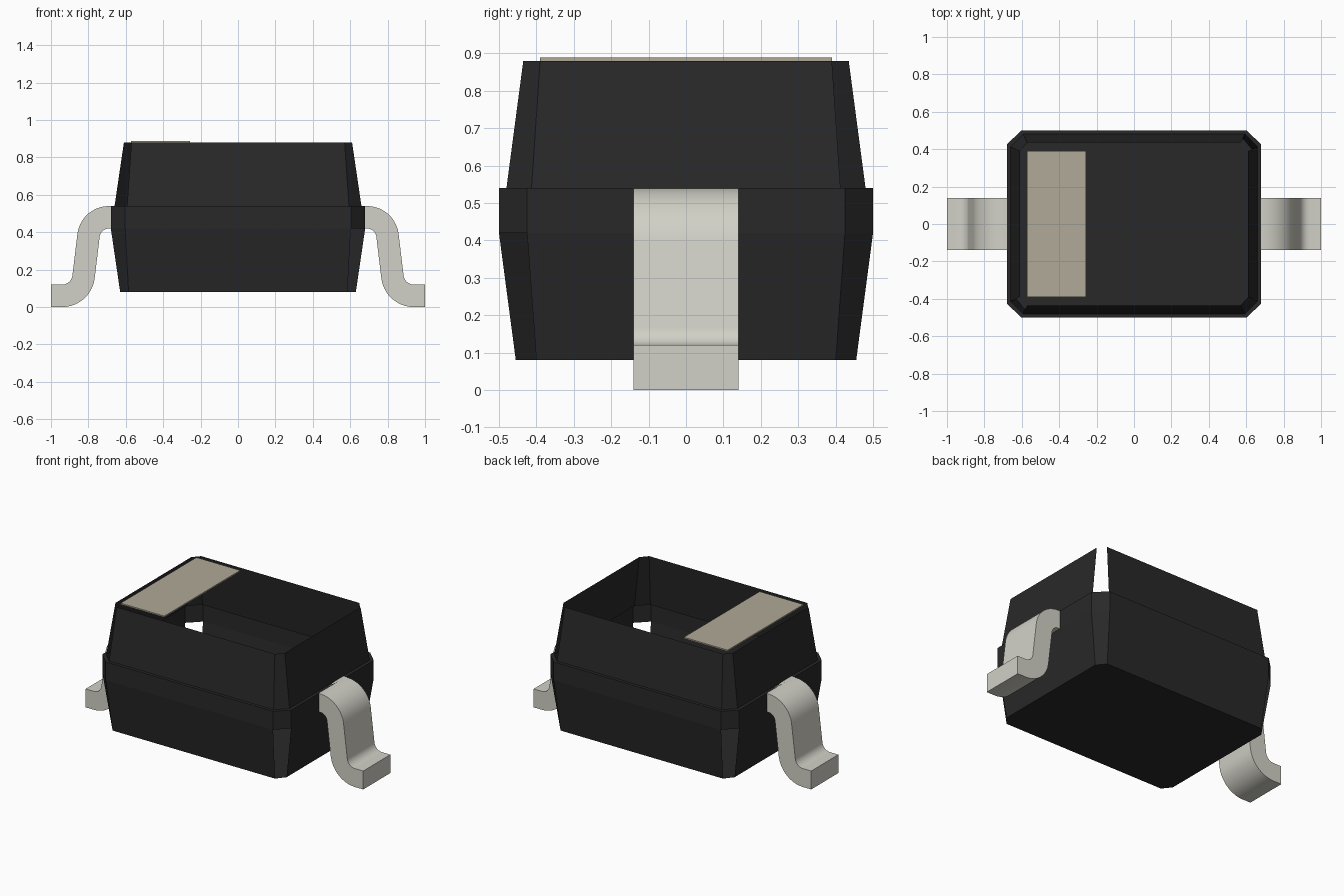
import bpy, bmesh, math

cube = bpy.data.objects.get("Cube")
if cube:
    bpy.data.objects.remove(cube, do_unlink=True)


def material(name, rgb):
    m = bpy.data.materials.new(name)
    m.use_nodes = True
    m.diffuse_color = (*rgb, 1)
    m.node_tree.nodes["Principled BSDF"].inputs["Base Color"].default_value = (*rgb, 1)
    return m


black = material("black_plastic", (0.022, 0.0215, 0.0215))
metal = material("pin_metal", (0.645, 0.638, 0.572))
tan = material("tan_marking", (0.435, 0.398, 0.316))


def finish(name, bm, mat):
    me = bpy.data.meshes.new(name)
    bm.to_mesh(me)
    bm.free()
    me.materials.append(mat)
    ob = bpy.data.objects.new(name, me)
    bpy.context.collection.objects.link(ob)
    return ob


def ring(bm, hx, hy, cx, cy, z):
    """Rectangle with cut corners, counter-clockwise from the +x side."""
    pts = [(hx, -cy), (hx, cy), (cx, hy), (-cx, hy),
           (-hx, cy), (-hx, -cy), (-cx, -hy), (cx, -hy)]
    return [bm.verts.new((x, y, z)) for x, y in pts]


# Body: open-topped shell with a ledge; some corner panels are left open
bm = bmesh.new()
rings = [ring(bm, *r) for r in (
    (0.63, 0.455, 0.585, 0.40, 0.08),
    (0.68, 0.50, 0.603, 0.425, 0.42),
    (0.68, 0.50, 0.603, 0.425, 0.54),
    (0.66, 0.48, 0.593, 0.413, 0.54),
    (0.61, 0.435, 0.57, 0.39, 0.88))]
open_corners = {0: (3, 7), 3: (1, 5)}
bm.faces.new(rings[0][::-1])
for level in range(4):
    low, high = rings[level], rings[level + 1]
    for i in range(8):
        if i not in open_corners.get(level, ()):
            j = (i + 1) % 8
            bm.faces.new((low[i], low[j], high[j], high[i]))
finish("body_shell", bm, black)

# Polarity band: thin plate on the top rim
bm = bmesh.new()
bmesh.ops.create_cube(bm, size=1)
for v in bm.verts:
    v.co = (-0.415 + v.co.x * 0.315, v.co.y * 0.78, 0.884 + v.co.z * 0.009)
finish("polarity_band", bm, tan)


def arc(cx, cz, r, a0, a1, n=10):
    return [(cx + r * math.cos(math.radians(a0 + (a1 - a0) * k / n)),
             cz + r * math.sin(math.radians(a0 + (a1 - a0) * k / n)))
            for k in range(n + 1)]


# Leads: gull-wing profile extruded across y, one on each end
profile = ([(0.66, 0.54)] + arc(0.69, 0.37, 0.17, 90, 8)
           + arc(0.94, 0.175, 0.055, 188, 270) + [(1.0, 0.12), (1.0, 0.0)]
           + arc(0.94, 0.175, 0.175, 270, 188)
           + arc(0.69, 0.37, 0.05, 8, 90) + [(0.66, 0.42)])
for name, side in (("left_lead", 1), ("right_lead", -1)):
    bm = bmesh.new()
    face = bm.faces.new([bm.verts.new((side * x, -0.14, z)) for x, z in profile])
    out = bmesh.ops.extrude_face_region(bm, geom=[face], use_keep_orig=True)
    new = [g for g in out["geom"] if isinstance(g, bmesh.types.BMVert)]
    bmesh.ops.translate(bm, verts=new, vec=(0, 0.28, 0))
    bmesh.ops.recalc_face_normals(bm, faces=bm.faces)
    ob = finish(name, bm, metal)
    bpy.ops.object.select_all(action="DESELECT")
    ob.select_set(True)
    bpy.context.view_layer.objects.active = ob
    bpy.ops.object.shade_smooth_by_angle(angle=math.radians(30))
